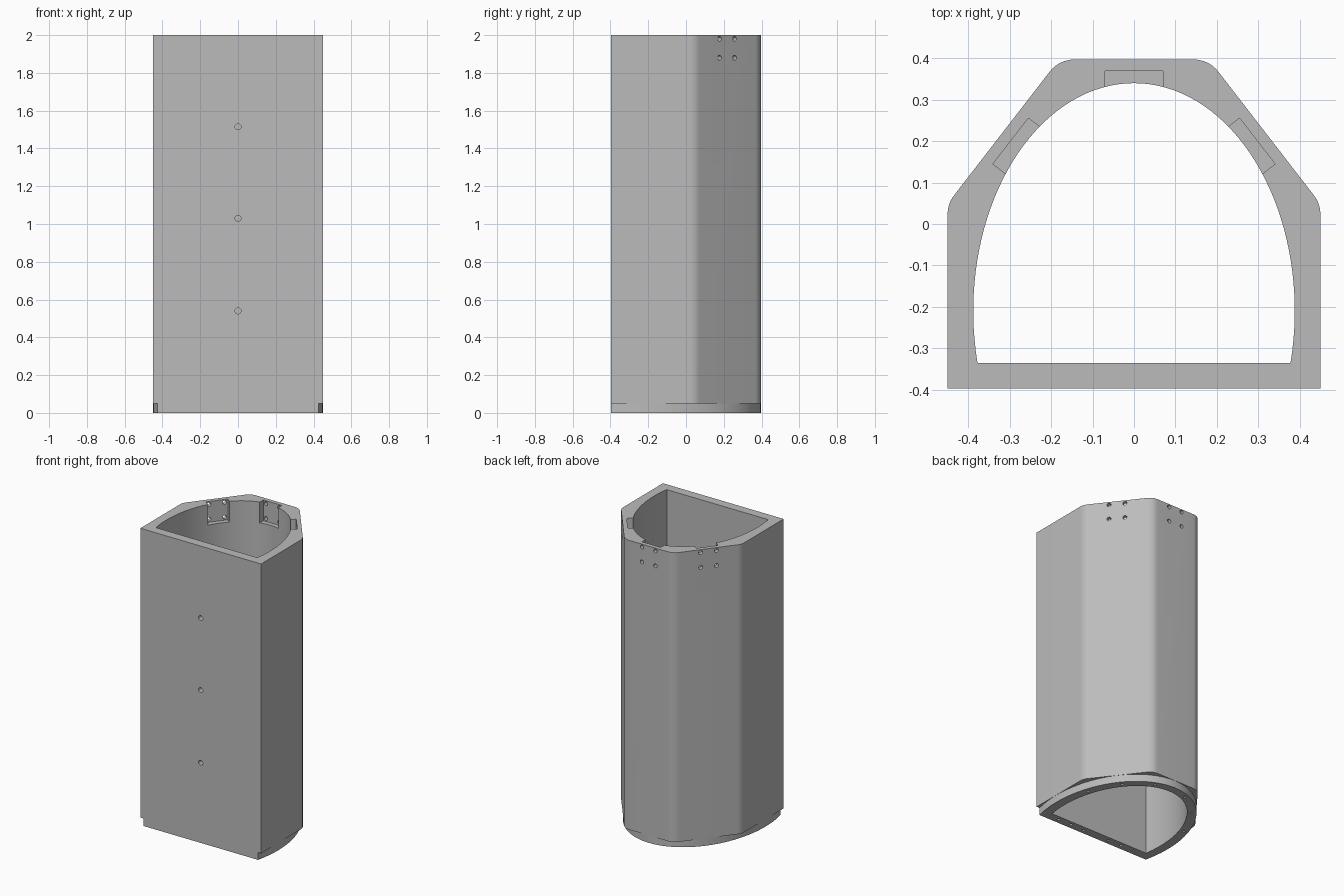
import bpy, bmesh
from math import sin, cos, tan, radians, pi, sqrt, asin
from mathutils import Matrix, Vector

cube = bpy.data.objects.get("Cube")
if cube:
    bpy.data.objects.remove(cube, do_unlink=True)

BACK, FRONT, HALF_W = 0.397, -0.397, 0.45
CENTRE_Y = -0.21                       # centre of the cavity and lip ellipses
SLANT = radians(37.7)                  # direction the slanted rear walls face
SLANT_D = 0.386                        # distance of those walls from the axis

grey = bpy.data.materials.new("mid grey")
grey.use_nodes = True
grey.diffuse_color = (0.5, 0.5, 0.5, 1)
grey.node_tree.nodes["Principled BSDF"].inputs["Base Color"].default_value = (0.5, 0.5, 0.5, 1)


def finish(name, bm):
    bmesh.ops.recalc_face_normals(bm, faces=bm.faces)
    mesh = bpy.data.meshes.new(name)
    bm.to_mesh(mesh)
    bm.free()
    mesh.materials.append(grey)
    obj = bpy.data.objects.new(name, mesh)
    bpy.context.collection.objects.link(obj)
    return obj


def prism(name, points, z0, z1):
    bm = bmesh.new()
    face = bm.faces.new([bm.verts.new((x, y, z0)) for x, y in points])
    top = bmesh.ops.extrude_face_region(bm, geom=[face])["geom"]
    bmesh.ops.translate(bm, vec=(0, 0, z1 - z0),
                        verts=[v for v in top if isinstance(v, bmesh.types.BMVert)])
    return finish(name, bm)


def box(name, matrix):
    bm = bmesh.new()
    bmesh.ops.create_cube(bm, size=1, matrix=matrix)
    return finish(name, bm)


def rod(name, centre, direction, radius, length):
    bm = bmesh.new()
    turn = Vector(direction).to_track_quat('Z', 'Y').to_matrix().to_4x4()
    bmesh.ops.create_cone(bm, cap_ends=True, segments=16, radius1=radius, radius2=radius,
                          depth=length, matrix=Matrix.Translation(centre) @ turn)
    return finish(name, bm)


def ellipse_d(a, b, front, steps=72):
    """Ellipse cut off straight at the front."""
    t0 = asin((front - CENTRE_Y) / b)
    span = pi - 2 * t0
    return [(a * cos(t0 + span * i / steps), CENTRE_Y + b * sin(t0 + span * i / steps))
            for i in range(steps + 1)]


def fillet(corner, angle0, angle1, radius, steps=8):
    """Arc between two walls whose outward normals have the given angles."""
    half = (angle1 - angle0) / 2
    mid = angle0 + half
    cx = corner[0] - radius / cos(half) * cos(mid)
    cy = corner[1] - radius / cos(half) * sin(mid)
    return [(cx + radius * cos(angle0 + 2 * half * i / steps),
             cy + radius * sin(angle0 + 2 * half * i / steps)) for i in range(steps + 1)]


def combine(target, tool, operation):
    mod = target.modifiers.new("combine", 'BOOLEAN')
    mod.operation, mod.solver, mod.object = operation, 'EXACT', tool
    bpy.context.view_layer.objects.active = target
    bpy.ops.object.modifier_apply(modifier=mod.name)
    bpy.data.objects.remove(tool, do_unlink=True)


# Outer shell: flat front and sides, slanted rear walls with rounded corners
side_corner = (HALF_W, (SLANT_D - HALF_W * cos(SLANT)) / sin(SLANT))
back_corner = ((SLANT_D - BACK * sin(SLANT)) / cos(SLANT), BACK)
half = ([(HALF_W, FRONT)] + fillet(side_corner, 0, SLANT, 0.075)
        + fillet(back_corner, SLANT, pi / 2, 0.075))
body = prism("hollow_housing", half + [(-x, y) for x, y in reversed(half)], 0.05, 2)

# Curved lip under the shell
combine(body, prism("lip", ellipse_d(0.449, 0.606, FRONT), 0, 0.1), 'UNION')

# Cavity right through
combine(body, prism("cavity", ellipse_d(0.388, 0.55, -0.335), -0.1, 2.1), 'DIFFERENCE')

# Bracket pockets at the top of the three rear walls, each with four holes
for angle, wall, shift in ((SLANT, SLANT_D, -0.022), (pi / 2, BACK, 0), (pi - SLANT, SLANT_D, 0.022)):
    n = Vector((cos(angle), sin(angle), 0))
    t = Vector((-sin(angle), cos(angle), 0))
    if shift:
        t_mid = (-0.2975 * sin(SLANT) + 0.2 * cos(SLANT)) * (-1 if shift > 0 else 1)
    else:
        t_mid = 0
    mid = n * (wall - 0.028) + t * t_mid
    place = Matrix.Translation(mid - n * 0.05 + Vector((0, 0, 1.96)))
    combine(body, box("pocket", place @ Matrix.Rotation(angle, 4, 'Z')
                      @ Matrix.Diagonal((0.1, 0.14, 0.2, 1))), 'DIFFERENCE')
    for side in (-0.05, 0.05):
        for z in (1.88, 1.98):
            combine(body, rod("bolt_hole", mid + t * side + Vector((0, 0, z)), n, 0.013, 0.12),
                    'DIFFERENCE')

# Holes through the front wall
for z in (0.54, 1.03, 1.515):
    combine(body, rod("front_hole", (0, -0.365, z), (0, 1, 0), 0.016, 0.12), 'DIFFERENCE')

# Screw holes in the underside of the lip
screws = [(x, -0.365) for x in (0.1, 0.2, 0.3)]
screws += [(x, CENTRE_Y + 0.578 * sqrt(1 - (x / 0.419) ** 2)) for x in (0.12, 0.28, 0.385)]
for x, y in screws:
    for sign in (-1, 1):
        combine(body, rod("screw_hole", (sign * x, y, 0), (0, 0, 1), 0.009, 0.1), 'DIFFERENCE')

# Smooth curves, sharp edges
bpy.ops.object.select_all(action='DESELECT')
body.select_set(True)
bpy.context.view_layer.objects.active = body
bpy.ops.object.shade_smooth_by_angle(angle=radians(25))
